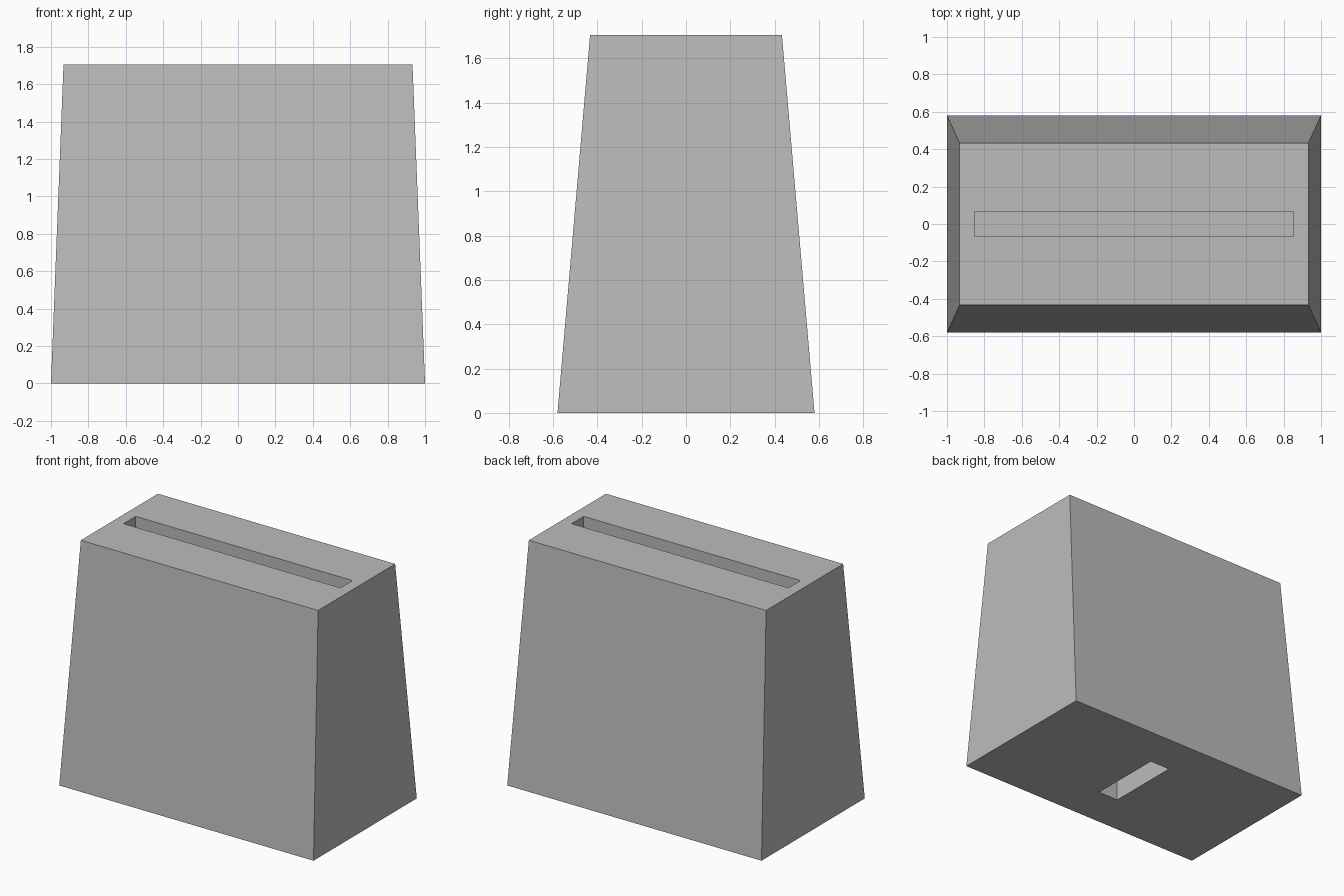
import bpy
import bmesh

cube = bpy.data.objects.get("Cube")
if cube:
    bpy.data.objects.remove(cube, do_unlink=True)

HEIGHT = 1.705
TOP_SLOT_DEPTH = 0.5
BASE_SLOT_DEPTH = 0.4

# Single plain grey
grey = bpy.data.materials.new("plain grey")
grey.use_nodes = True
colour = (0.5, 0.5, 0.5, 1.0)
grey.diffuse_color = colour
grey.node_tree.nodes["Principled BSDF"].inputs["Base Color"].default_value = colour


def stacked_rectangles(name, sections, material):
    """Join centred rectangles (half x, half y, z) in order and cap both ends."""
    bm = bmesh.new()
    rings = [
        [bm.verts.new((sx * hx, sy * hy, z))
         for sx, sy in ((-1, -1), (1, -1), (1, 1), (-1, 1))]
        for hx, hy, z in sections
    ]
    for a, b in zip(rings, rings[1:]):
        for i in range(4):
            j = (i + 1) % 4
            bm.faces.new((a[i], a[j], b[j], b[i]))
    bm.faces.new(rings[0])
    bm.faces.new(rings[-1])
    bmesh.ops.recalc_face_normals(bm, faces=bm.faces)
    mesh = bpy.data.meshes.new(name)
    bm.to_mesh(mesh)
    bm.free()
    mesh.materials.append(material)
    obj = bpy.data.objects.new(name, mesh)
    bpy.context.collection.objects.link(obj)
    return obj


# Tapered block: long slot sunk into the top, short crosswise slot in the base
stacked_rectangles("slotted_block", [
    (0.853, 0.068, HEIGHT - TOP_SLOT_DEPTH),  # top slot floor
    (0.853, 0.068, HEIGHT),                   # top slot rim
    (0.933, 0.433, HEIGHT),                   # top edge
    (1.0, 0.58, 0.0),                         # base edge
    (0.08, 0.273, 0.0),                       # base slot rim
    (0.08, 0.273, BASE_SLOT_DEPTH),           # base slot ceiling
], grey)
